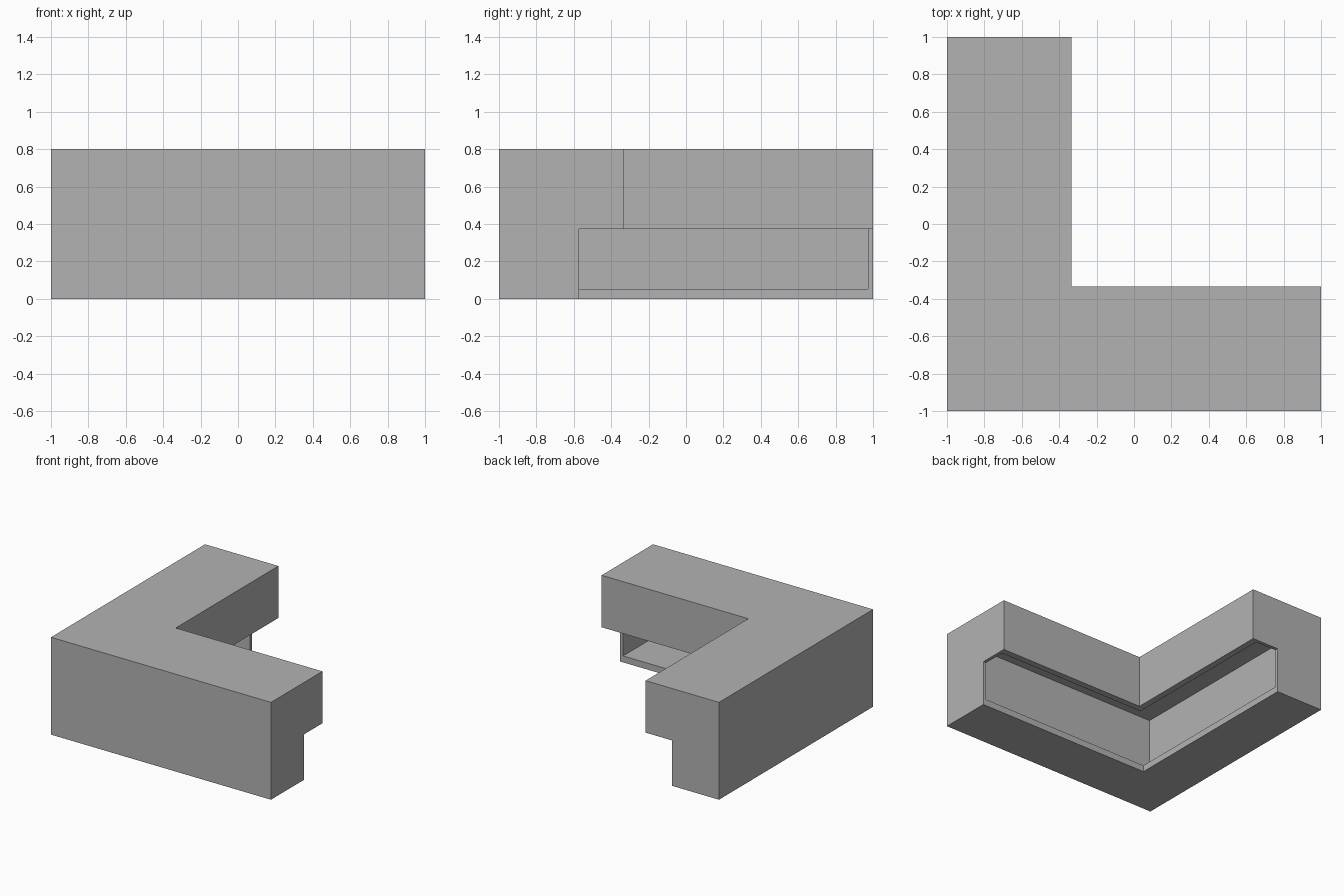
import bpy, bmesh

cube = bpy.data.objects.get("Cube")
if cube:
    bpy.data.objects.remove(cube, do_unlink=True)

HEIGHT = 0.8
TOP_DEPTH = 0.667      # depth of the overhanging top
BASE_DEPTH = 0.427     # depth of the base
LEDGE = 0.373          # underside of the overhang
WALL = 0.053
END_WALL = 0.027

grey = bpy.data.materials.new("grey")
grey.use_nodes = True
colour = (0.45, 0.45, 0.45, 1)
grey.diffuse_color = colour
grey.node_tree.nodes["Principled BSDF"].inputs["Base Color"].default_value = colour


def corner_sweep(name, profile, reach):
    """Sweep a (depth, height) profile along two arms with a mitred corner."""
    bm = bmesh.new()
    rings = [
        [bm.verts.new((reach, d - 1, z)) for d, z in profile],
        [bm.verts.new((d - 1, d - 1, z)) for d, z in profile],
        [bm.verts.new((d - 1, reach, z)) for d, z in profile],
    ]
    n = len(profile)
    for a, b in zip(rings, rings[1:]):
        for i in range(n):
            j = (i + 1) % n
            bm.faces.new((a[i], a[j], b[j], b[i]))
    bm.faces.new(rings[0])
    bm.faces.new(rings[-1])
    bmesh.ops.recalc_face_normals(bm, faces=bm.faces)
    mesh = bpy.data.meshes.new(name)
    bm.to_mesh(mesh)
    bm.free()
    mesh.materials.append(grey)
    obj = bpy.data.objects.new(name, mesh)
    bpy.context.collection.objects.link(obj)
    return obj


# Corner counter with an overhanging top
counter = corner_sweep("corner_counter", [
    (0, 0), (BASE_DEPTH, 0), (BASE_DEPTH, LEDGE),
    (TOP_DEPTH, LEDGE), (TOP_DEPTH, HEIGHT), (0, HEIGHT)], 1)

# Hollow storage space, open on the inner side and under the overhang
inner = TOP_DEPTH - WALL
cutter = corner_sweep("storage_cutter", [
    (WALL, WALL), (inner, WALL),
    (inner, HEIGHT - WALL), (WALL, HEIGHT - WALL)], 1 - END_WALL)
cutter.hide_render = True

hollow = counter.modifiers.new("hollow", 'BOOLEAN')
hollow.operation = 'DIFFERENCE'
hollow.solver = 'EXACT'
hollow.object = cutter

# Bake the cut and drop the cutter
graph = bpy.context.evaluated_depsgraph_get()
baked = bpy.data.meshes.new_from_object(counter.evaluated_get(graph))
counter.modifiers.clear()
counter.data = baked
bpy.data.objects.remove(cutter, do_unlink=True)
